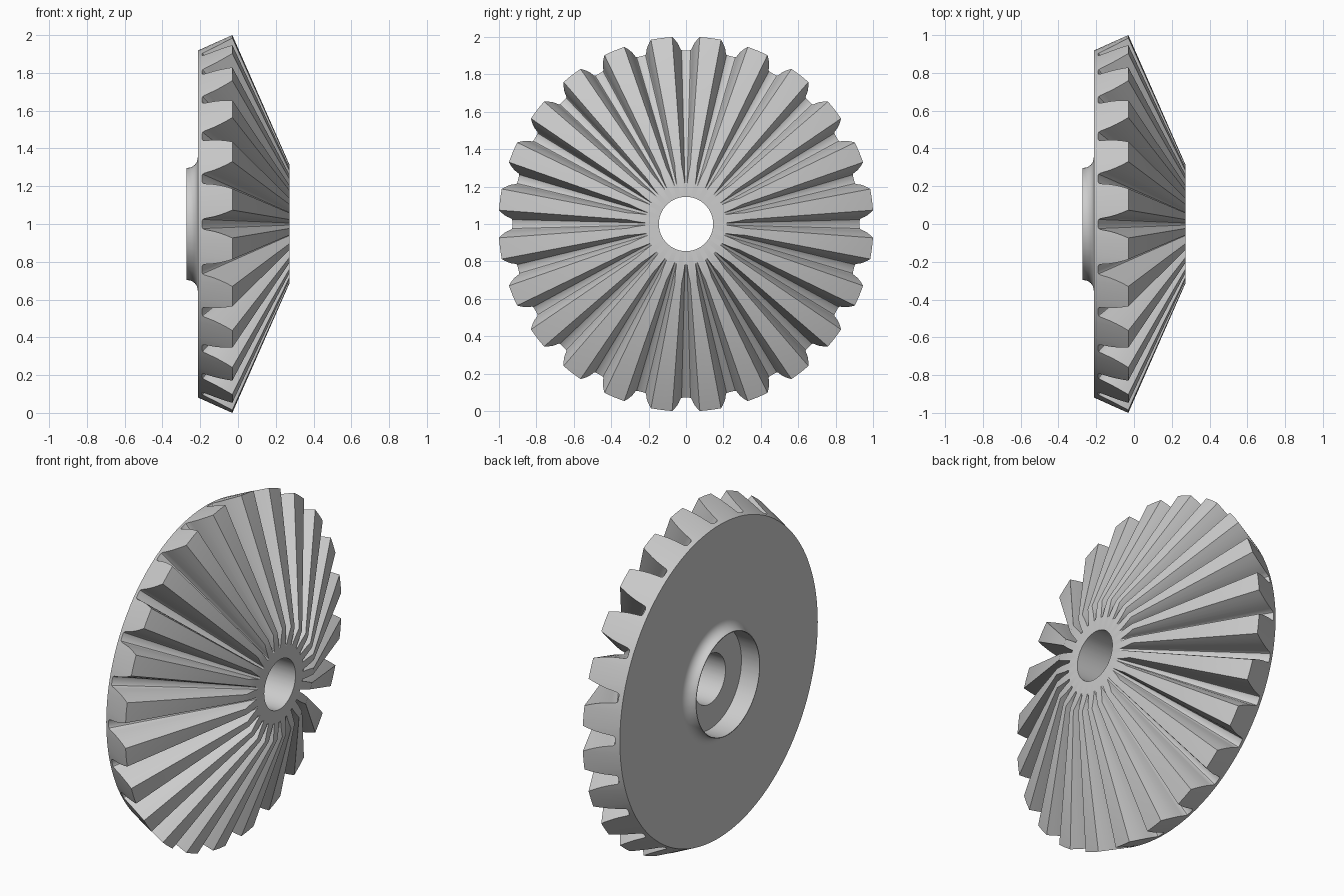
import bpy, bmesh, math

if "Cube" in bpy.data.objects:
    bpy.data.objects.remove(bpy.data.objects["Cube"])

TEETH = 24
APEX = 0.411                      # all tooth lines meet at this x on the axis
TIP = (-0.03, 1.0027)             # outer tooth tip (x, radius)
RIM = (-0.213, 0.918)             # back edge of the disc
ROOT_X, FRONT_X = -0.19, 0.272
BACK_X, FLOOR_X = -0.273, -0.155
BORE, COUNTERBORE, BOSS, FILLET = 0.145, 0.293, 0.297, 0.055

# Tooth flank: (depth from tip 0 to root 1, half angle of the tooth)
FLANK = [(0, .057), (.2, .070), (.4, .081), (.6, .090), (.8, .096),
         (.93, .100), (.98, .105), (1, .113)]


def back_cone(depth):
    """Point on the outer back cone at a given tooth depth."""
    x = TIP[0] + (ROOT_X - TIP[0]) * depth
    k = (x - RIM[0]) / (TIP[0] - RIM[0])
    return x, RIM[1] + (TIP[1] - RIM[1]) * k


# Columns round the gear: (angle, x and radius on the outer tooth end)
half_pitch = math.pi / TEETH
tooth = ([(1, -half_pitch)] + [(d, -a) for d, a in reversed(FLANK)]
         + [(0, 0)] + FLANK)
columns = [((2 * i + 1) * half_pitch + a, *back_cone(d))
           for i in range(TEETH) for d, a in tooth]

# Plain turned rows: bore, counterbore, boss with fillet, flat back
before = [(FRONT_X, BORE), (FLOOR_X, BORE), (FLOOR_X, COUNTERBORE),
          (BACK_X, COUNTERBORE), (BACK_X, BOSS)]
for i in range(7):
    t = i / 6 * math.pi / 2
    before.append((RIM[0] - FILLET * (1 - math.sin(t)),
                   BOSS + FILLET * (1 - math.cos(t))))
before.append(RIM)

bm = bmesh.new()


def add_row(points):
    return [bm.verts.new((x, r * math.cos(a), 1 + r * math.sin(a)))
            for a, x, r in points]


rows = [add_row([(c[0], x, r) for c in columns]) for x, r in before]
# Outer tooth ends, then the same section drawn to the apex and cut flat
rows.append(add_row(columns))
rows.append(add_row([(a, FRONT_X, r * (APEX - FRONT_X) / (APEX - x))
                     for a, x, r in columns]))

# Skin the closed loop of rows
n = len(columns)
for i, row in enumerate(rows):
    nxt = rows[(i + 1) % len(rows)]
    for j in range(n):
        k = (j + 1) % n
        bm.faces.new((row[j], row[k], nxt[k], nxt[j]))
bmesh.ops.recalc_face_normals(bm, faces=bm.faces)

mesh = bpy.data.meshes.new("bevel_gear")
bm.to_mesh(mesh)
bm.free()
gear = bpy.data.objects.new("bevel_gear", mesh)
bpy.context.collection.objects.link(gear)

grey = bpy.data.materials.new("light_grey")
grey.diffuse_color = (0.604, 0.604, 0.604, 1)
grey.use_nodes = True
grey.node_tree.nodes["Principled BSDF"].inputs["Base Color"].default_value = grey.diffuse_color
mesh.materials.append(grey)

bpy.context.view_layer.objects.active = gear
gear.select_set(True)
bpy.ops.object.shade_smooth_by_angle(angle=math.radians(30))
